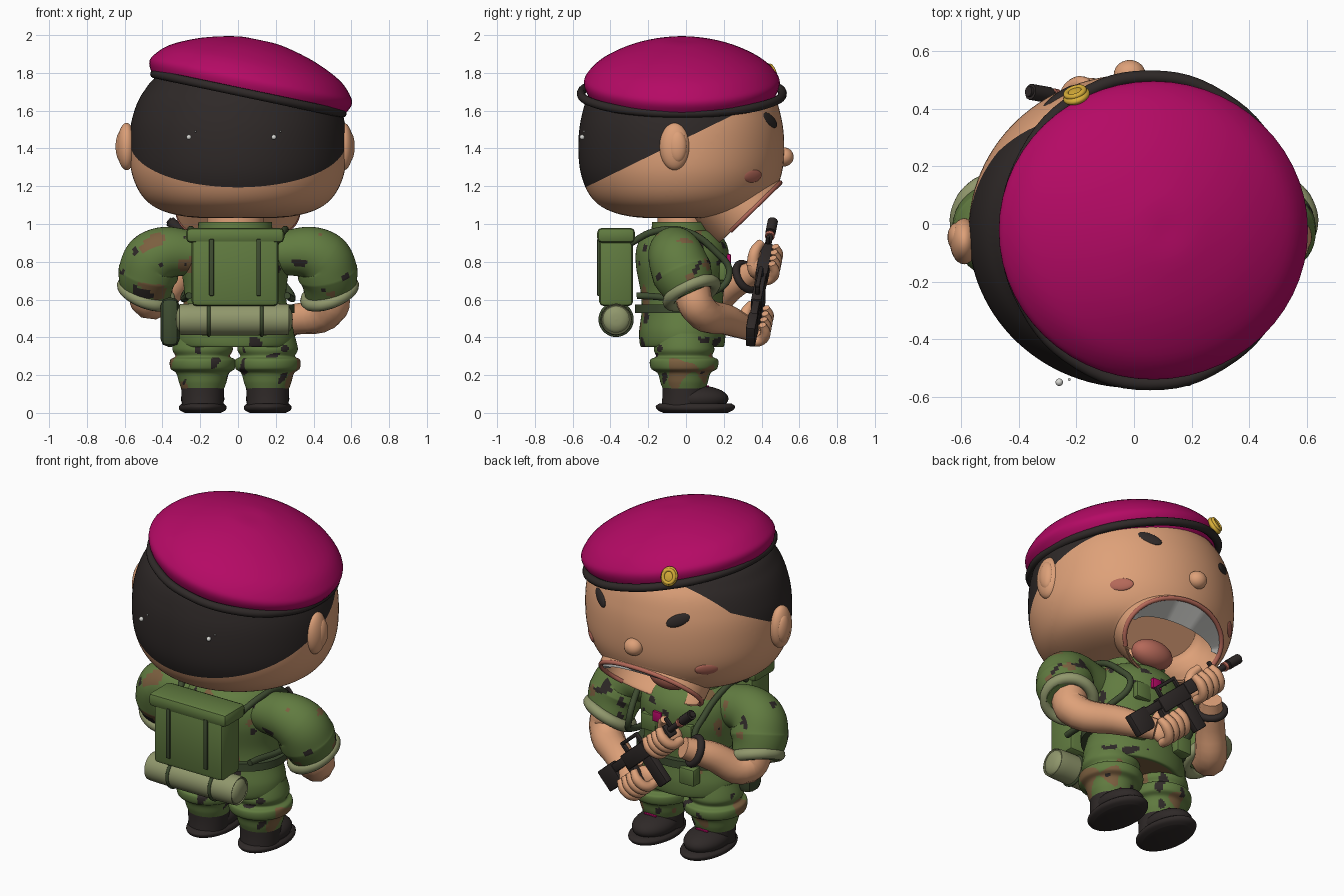
import bpy, bmesh, math
from mathutils import Vector, Matrix, noise

if "Cube" in bpy.data.objects:
    bpy.data.objects.remove(bpy.data.objects["Cube"])


def material(name, *rgb):
    m = bpy.data.materials.new(name)
    m.use_nodes = True
    m.diffuse_color = (*rgb, 1)
    m.node_tree.nodes["Principled BSDF"].inputs["Base Color"].default_value = (*rgb, 1)
    return m


SKIN = material("skin", .73, .355, .19)
BLACK = material("black", .028, .022, .021)
GREEN = material("fatigue green", .12, .2, .052)
BROWN = material("camouflage brown", .2, .115, .05)
STRAP = material("dark strap green", .048, .072, .03)
OLIVE = material("light olive", .28, .31, .15)
MAGENTA = material("beret magenta", .46, .003, .13)
GOLD = material("gold", .68, .42, .04)
WHITE = material("tooth white", .68, .68, .65)
PINK = material("lip pink", .46, .14, .1)
made = []


def add(name, me, mat, camo=False):
    me.materials.clear()
    for m in ([mat, BLACK, BROWN] if camo else [mat]):
        me.materials.append(m)
    if camo:  # blotches from smooth noise
        for p in me.polygons:
            c = p.center
            if noise.noise(c * 12 + Vector((2, 7, 1))) > .43:
                p.material_index = 1
            elif noise.noise(c * 7 + Vector((5, 3, 8))) > .4:
                p.material_index = 2
    o = bpy.data.objects.new(name, me)
    bpy.context.collection.objects.link(o)
    made.append(o)
    return o


def from_bm(name, bm, mat, M=Matrix(), camo=False):
    bm.transform(M)
    bmesh.ops.recalc_face_normals(bm, faces=bm.faces)
    me = bpy.data.meshes.new(name)
    bm.to_mesh(me)
    bm.free()
    return add(name, me, mat, camo)


def smooth_path(pts, n):
    pts = [Vector(p) for p in pts]
    q = [pts[0]] + pts + [pts[-1]]
    out = []
    for a, b, c, d in zip(q, q[1:], q[2:], q[3:]):
        for i in range(n):
            t = i / n
            out.append(.5 * (2 * b + (c - a) * t + (2 * a - 5 * b + 4 * c - d) * t * t
                             + (3 * b - a - 3 * c + d) * t ** 3))
    return out + [pts[-1]]


def lathe(name, profile, mat, M=Matrix(), n=5, seg=56, camo=False):
    # profile rows: height, x radius, y radius
    bm = bmesh.new()
    rings = []
    for z, rx, ry in smooth_path(profile, n):
        angles = [math.tau * i / seg for i in range(seg)]
        rings.append([bm.verts.new((max(rx, .001) * math.cos(a), max(ry, .001) * math.sin(a), z))
                      for a in angles])
    for a, b in zip(rings, rings[1:]):
        for i in range(seg):
            j = (i + 1) % seg
            bm.faces.new((a[i], a[j], b[j], b[i]))
    bm.faces.new(rings[0])
    bm.faces.new(rings[-1])
    return from_bm(name, bm, mat, M, camo)


def tube(name, pts, r, mat, cyclic=False, camo=False, M=Matrix()):
    radii = r if isinstance(r, list) else [r] * len(pts)
    cu = bpy.data.curves.new(name, 'CURVE')
    cu.dimensions, cu.bevel_depth, cu.use_fill_caps = '3D', 1, True
    cu.bevel_resolution = 18 if camo else 4
    cu.resolution_u = 22 if camo else 6
    s = cu.splines.new('BEZIER')
    s.bezier_points.add(len(pts) - 1)
    s.use_cyclic_u = cyclic
    for b, p, k in zip(s.bezier_points, pts, radii):
        b.co, b.radius = M @ Vector(p), k
        b.handle_left_type = b.handle_right_type = 'AUTO'
    tmp = bpy.data.objects.new(name, cu)
    me = bpy.data.meshes.new_from_object(tmp)
    bpy.data.objects.remove(tmp)
    return add(name, me, mat, camo)


def ring(name, c, axis, rx, ry, r, mat):
    M = Matrix.Translation(c) @ Vector(axis).to_track_quat('Z', 'Y').to_matrix().to_4x4()
    pts = [(rx * math.cos(i * math.tau / 12), ry * math.sin(i * math.tau / 12), 0) for i in range(12)]
    return tube(name, pts, r, mat, True, M=M)


def ball(name, c, size, mat, axis=(0, 0, 1), along=(1, 0, 0), M=Matrix()):
    # flattened along axis, with its first size running along the second direction
    bm = bmesh.new()
    bmesh.ops.create_uvsphere(bm, u_segments=28, v_segments=18, radius=1)
    z = Vector(axis).normalized()
    y = z.cross(Vector(along)).normalized()
    R = Matrix((y.cross(z), y, z)).transposed().to_4x4()
    return from_bm(name, bm, mat, M @ Matrix.Translation(c) @ R @ Matrix.Diagonal((*size, 1)))


def box(name, c, size, mat, bevel=.01, M=Matrix()):
    bm = bmesh.new()
    bmesh.ops.create_cube(bm, size=1, matrix=Matrix.Translation(c) @ Matrix.Diagonal((*size, 1)))
    bmesh.ops.bevel(bm, geom=bm.edges[:], offset=bevel, segments=2, affect='EDGES', profile=.5)
    return from_bm(name, bm, mat, M)


# Head, with hair behind two sloping planes, the front one steeper
head = lathe("head", [(1.03, .001, .001), (1.035, .24, .23), (1.07, .4, .38), (1.14, .5, .475),
                      (1.26, .56, .53), (1.41, .575, .545), (1.56, .56, .53), (1.7, .5, .48),
                      (1.8, .38, .36), (1.86, .001, .001)],
             SKIN, Matrix.Translation((0, -.025, 0)), n=8, seg=112)
bm = bmesh.new()
bm.from_mesh(head.data)
planes = [(Vector((0, -.5, 1.21)), Vector((0, -.49, 1))), (Vector((0, .25, 1.577)), Vector((0, -1.2, 1)))]
for co, no in planes:
    bmesh.ops.bisect_plane(bm, geom=bm.verts[:] + bm.edges[:] + bm.faces[:], plane_co=co, plane_no=no)
for f in bm.faces:
    f.material_index = int(all((f.calc_center_median() - co).dot(no) > 0 for co, no in planes))

# Mouth opening: remove the faces inside an ellipse and pull its rim onto the ellipse
out = Vector((0, .697, -.717))
up = Vector((0, .717, .697))
MOUTH = Matrix.Translation((0, .33, 1.06)) @ Matrix((Vector((-1, 0, 0)), up, out)).transposed().to_4x4()
inside = {}
for v in bm.verts:
    p = MOUTH.inverted() @ v.co
    rho = math.hypot(p.x / .315, p.y / .23)
    if rho < 1 and p.z > -.3:
        inside[v] = MOUTH @ Vector((p.x / max(rho, .01), p.y / max(rho, .01), p.z))
hole = [f for f in bm.faces if all(v in inside for v in f.verts)]
rim = {v for v in inside if any(f not in hole for f in v.link_faces)}
for v in rim:
    v.co = inside[v]
bmesh.ops.delete(bm, geom=hole, context='FACES')
bm.to_mesh(head.data)
bm.free()
head.data.materials.append(BLACK)

# Shouting jaw, lips, tongue and teeth
lathe("jaw", [(-.2, .325, .235), (-.1, .327, .24), (0, .325, .24), (.002, .315, .23), (-.005, .307, .222),
              (-.12, .3, .215), (-.21, .24, .17), (-.24, .001, .001)], SKIN, MOUTH)
lip_angles = [math.radians(-35 + 250 * k / 16) for k in range(17)]
tube("lips", [(.316 * math.cos(a), .231 * math.sin(a), .003) for a in lip_angles], .013, PINK, M=MOUTH)
ball("tongue", (0, -.14, -.11), (.13, .08, .08), PINK, M=MOUTH)
bm = bmesh.new()
last = None
for k in range(25):
    a = math.radians(5 + 170 * k / 24)
    x, y = .308 * math.cos(a), .224 * math.sin(a)
    pair = [bm.verts.new((x, y, .002)), bm.verts.new((x * .88, y * .35 + .01, -.012))]
    if last:
        bm.faces.new((last[0], pair[0], pair[1], last[1]))
    last = pair
bmesh.ops.solidify(bm, geom=bm.faces[:], thickness=.012)
from_bm("upper_teeth", bm, WHITE, MOUTH)

# Face details
ball("nose", (-.015, .52, 1.355), (.055, .05, .05), SKIN)
for s, side in ((1, "left"), (-1, "right")):
    ball(side + "_ear", (s * .575 - .015, -.06, 1.41), (.05, .08, .125), SKIN)
    ball(side + "_inner_ear", (s * .6 - .015, -.045, 1.41), (.033, .05, .085), SKIN)
    ball(side + "_eyebrow", (s * .26, .442, 1.55), (.072, .034, .014), BLACK,
         (s * .5, .84, .2), (s * .8, -.45, .4))
    ball(side + "_cheek", (s * .385, .35, 1.255), (.068, .036, .014), PINK,
         (s * .7, .67, -.22), (s * .7, -.7, 0))
    ball(side + "_rear_glint", (-.035 + s * .225, -.55, 1.46), (.013, .013, .013), WHITE)
    ball(side + "_small_glint", (s * .225, -.54, 1.49), (.005, .005, .005), WHITE)

# Beret
B = Matrix.Translation((.055, -.022, 1.69)) @ Matrix.Rotation(.207, 4, 'Y')
lathe("beret", [(-.02, .51, .49), (.05, .547, .518), (.1, .53, .503), (.17, .455, .43), (.24, .3, .29),
                (.285, .12, .12), (.29, .001, .001)], MAGENTA, B)
ring("beret_band", B.translation, B.to_3x3() @ Vector((0, 0, 1)), .533, .508, .023, BLACK)
ball("badge", (-.2, .445, 1.80), (.048, .056, .022), GOLD, (-.3, .9, .4))
ring("badge_rim", (-.205, .458, 1.806), (-.3, .9, .4), .032, .036, .01, GOLD)

# Torso
X0 = -.015
T = Matrix.Translation((X0, -.02, 0))
lathe("neck", [(.9, .15, .13), (1.08, .15, .13)], SKIN, T)
lathe("torso", [(.35, .25, .2), (.355, .3, .222), (.43, .31, .228), (.54, .28, .215), (.64, .27, .22),
                (.78, .285, .245), (.88, .27, .24), (.95, .22, .195), (.98, .15, .13)],
      GREEN, T, n=10, seg=128, camo=True)
lathe("collar", [(.9, .22, .18), (.95, .2, .165), (1.01, .195, .16)], GREEN, T)
lathe("belt", [(.53, .315, .25), (.575, .315, .25)], STRAP, T, n=1)
box("canteen", (-.36, -.09, .48), (.1, .13, .26), STRAP, .04)
box("name_patch", (.03, .225, .81), (.06, .025, .06), MAGENTA, .004)
for s in (1, -1):
    box("chest_pocket", (X0 + s * .12, .195, .75), (.1, .04, .1), GREEN)
    box("belt_pouch", (X0 + s * .15, .2, .5), (.1, .07, .1), GREEN)

# Backpack and bedroll
box("backpack", (X0, -.37, .76), (.46, .18, .39), GREEN, .025)
box("backpack_flap", (X0, -.37, .94), (.52, .2, .08), GREEN, .025)
Q = Matrix.Translation((-.02, -.37, .495)) @ Matrix.Rotation(math.pi / 2, 4, 'Y')
lathe("bedroll", [(-.31, .001, .001), (-.305, .04, .04), (-.285, .07, .07), (-.24, .083, .083),
                  (.24, .083, .083), (.285, .07, .07), (.305, .04, .04), (.31, .001, .001)], OLIVE, Q)
for s in (1, -1):
    box("pack_strap", (X0 + s * .125, -.463, .77), (.025, .015, .3), STRAP, .004)
    ring("bedroll_strap", (X0 + s * .14, -.37, .495), (1, 0, 0), .083, .083, .01, STRAP)
    tube("shoulder_strap", [(s * .2, -.29, .9), (s * .24, -.17, .96), (s * .25, 0, .96),
                            (s * .23, .15, .86), (s * .22, .23, .74), (s * .28, .12, .63),
                            (s * .26, -.26, .62)], .018, STRAP)

# Legs and boots
for s, side in ((1, "left"), (-1, "right")):
    L = Matrix.Translation((X0 + s * .172, -.01, 0))
    lathe(side + "_trouser_leg", [(.12, .11, .11), (.16, .125, .125), (.21, .14, .14), (.235, .17, .175),
                                  (.28, .172, .18), (.3, .145, .15), (.34, .16, .16), (.42, .14, .14)],
          GREEN, L, n=8, seg=96, camo=True)
    lathe(side + "_boot_shaft", [(.03, .11, .12), (.09, .112, .115), (.16, .115, .115)], BLACK, L)
    ball(side + "_boot_toe", (0, .07, .075), (.115, .165, .07), BLACK, M=L)
    lathe(side + "_sole", [(0, .095, .17), (.015, .122, .2), (.035, .125, .21), (.05, .11, .19)],
          BLACK, L @ Matrix.Translation((0, .06, 0)))
    box(side + "_lace", (0, .125, .142), (.08, .014, .008), MAGENTA, .002, L)

# Sleeves and forearms
for s, side, elbow, wrist in ((1, "left", (.49, .06, .56), (.13, .34, .44)),
                              (-1, "right", (-.47, .08, .59), (-.24, .37, .75))):
    tube(side + "_sleeve", [(s * .2, -.06, .85), (s * .44, -.05, .82), (s * .475, -.02, .74),
                            (s * .485, .03, .63)], [.11, .15, .16, .13], GREEN, camo=True)
    ring(side + "_sleeve_cuff", (s * .485, .03, .635), (s * .35, .4, -.9), .13, .13, .033, OLIVE)
    e, w = Vector(elbow), Vector(wrist)
    tube(side + "_forearm", [(s * .485, .03, .66), e, e.lerp(w, .6), w], [.1, .095, .08, .06], SKIN)
    if s < 0:
        ring("wrist_band", e.lerp(w, .82), w - e, .075, .075, .02, BLACK)

# Rifle, in its own frame: x along the barrel, z to its top
ax = Vector((-.68, .12, .6)).normalized()
side_axis = Vector((.69, 0, .72)).cross(ax).normalized()
G = Matrix((ax, side_axis, ax.cross(side_axis))).transposed().to_4x4()
G.translation = (.31, .34, .41)
for name, c, size in (("rifle_stock", (.07, 0, -.02), (.13, .05, .13)),
                      ("rifle_buffer", (.18, 0, .01), (.14, .04, .05)),
                      ("rifle_receiver", (.35, 0, 0), (.22, .055, .09)),
                      ("rifle_handguard", (.57, 0, .01), (.24, .065, .075)),
                      ("rifle_magazine", (.41, 0, -.12), (.08, .045, .2)),
                      ("rifle_grip", (.25, 0, -.08), (.05, .04, .13)),
                      ("carry_handle", (.36, 0, .095), (.16, .025, .02)),
                      ("handle_front_post", (.43, 0, .065), (.02, .025, .06)),
                      ("handle_rear_post", (.29, 0, .065), (.02, .025, .06)),
                      ("front_sight", (.71, 0, .04), (.025, .02, .08))):
    box(name, c, size, BLACK, .007, G)
tube("rifle_barrel", [(.65, 0, .01), (.92, 0, .01)], .018, BLACK, M=G)
tube("rifle_muzzle", [(.82, 0, .01), (.91, 0, .01)], .028, BLACK, M=G)
tube("muzzle_ring", [(.785, 0, .01), (.805, 0, .01)], .026, PINK, M=G)

# Hands wrapped round the grip and handguard
for side, x, z in (("left", .23, -.11), ("right", .6, 0)):
    ball(side + "_palm", (x, .045, z - .02), (.09, .05, .075), SKIN, M=G)
    for k in range(4):
        fx = x - .07 + k * .046
        tube(side + "_finger", [(fx, .04, z - .07), (fx, -.03, z - .065), (fx, -.06, z - .01),
                                (fx, -.045, z + .05)], [.026, .028, .028, .02], SKIN, M=G)
    tube(side + "_thumb", [(x - .05, .06, z), (x, .055, z + .06), (x + .06, .03, z + .075)],
         [.035, .03, .022], SKIN, M=G)

# Smooth shading with sharp creases kept
bpy.ops.object.select_all(action='DESELECT')
for o in made:
    o.select_set(True)
bpy.context.view_layer.objects.active = head
bpy.ops.object.shade_smooth_by_angle(angle=math.radians(38))
